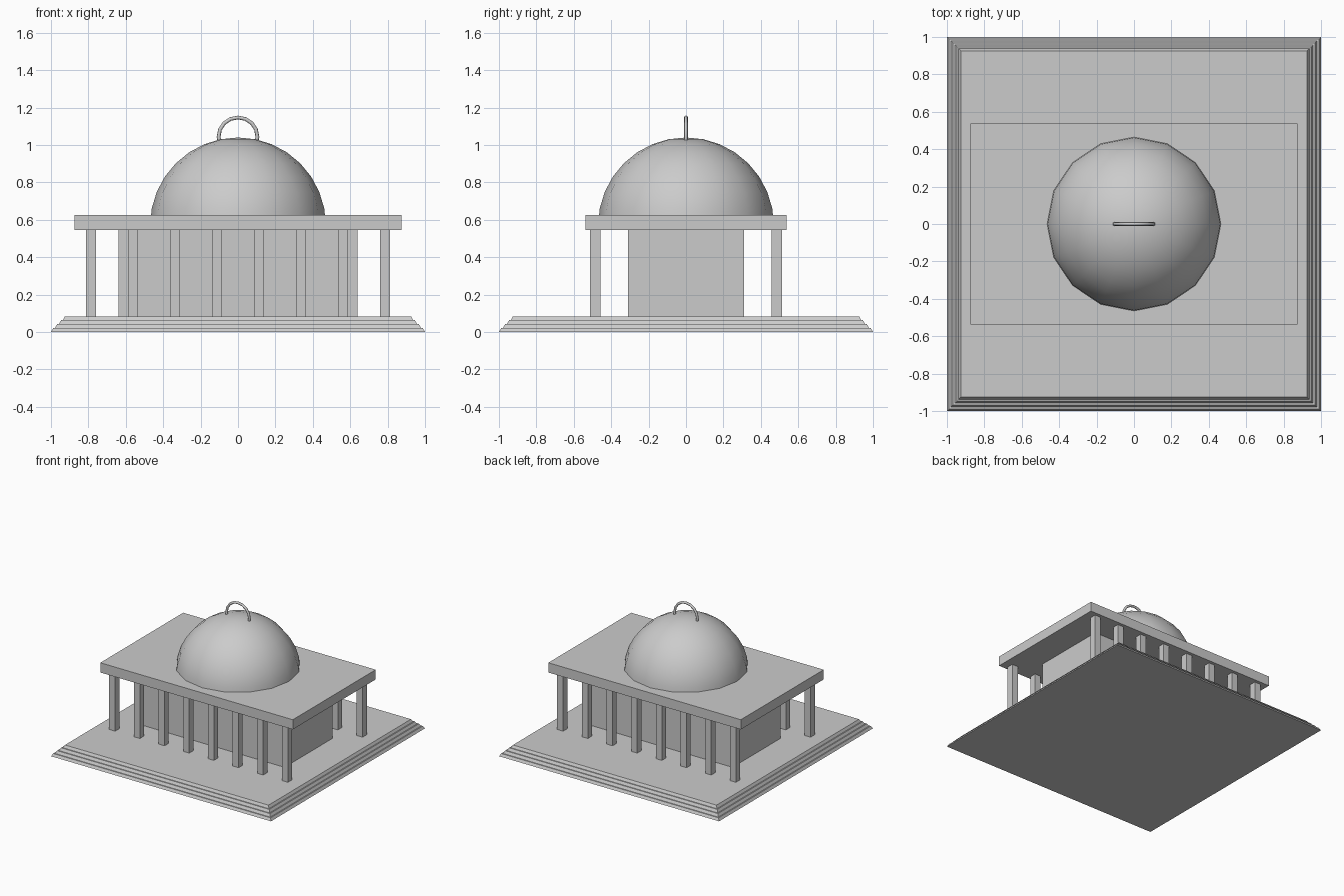
import bpy, bmesh, math

if "Cube" in bpy.data.objects:
    bpy.data.objects.remove(bpy.data.objects["Cube"], do_unlink=True)

stone = bpy.data.materials.new("light_grey_stone")
stone.use_nodes = True
GREY = (0.6, 0.6, 0.6, 1)
stone.diffuse_color = GREY
stone.node_tree.nodes["Principled BSDF"].inputs["Base Color"].default_value = GREY


def finish(name, bm):
    mesh = bpy.data.meshes.new(name)
    bm.to_mesh(mesh)
    bm.free()
    mesh.materials.append(stone)
    obj = bpy.data.objects.new(name, mesh)
    bpy.context.collection.objects.link(obj)
    return obj


def box(name, half_x, half_y, z0, z1, x=0, y=0, inset=0):
    """Box between two heights, with an optional narrower top."""
    bm = bmesh.new()
    bmesh.ops.create_cube(bm, size=2)
    for v in bm.verts:
        top = v.co.z > 0
        shrink = inset if top else 0
        v.co = (x + v.co.x * (half_x - shrink),
                y + v.co.y * (half_y - shrink), z1 if top else z0)
    return finish(name, bm)


def smooth(obj):
    for p in obj.data.polygons:
        p.use_smooth = True


# Square stepped platform with sloping step edges
STEP = 0.021
for i in range(4):
    half = 1 - STEP * i
    box(f"platform_step_{i + 1}", half, half, STEP * i, STEP * (i + 1), inset=0.012)

# Inner hall and roof slab
box("hall", 0.64, 0.31, 0.084, 0.55)
box("roof_slab", 0.875, 0.538, 0.545, 0.625)

# Square columns along the front and back
for side, y in (("front", -0.485), ("back", 0.485)):
    for i in range(8):
        box(f"{side}_column_{i + 1}", 0.027, 0.027, 0.084, 0.55,
            x=-0.785 + i * 1.57 / 7, y=y)

# Dome: upper part of a sphere, closed inside the roof slab
bm = bmesh.new()
bmesh.ops.create_uvsphere(bm, u_segments=16, v_segments=16, radius=0.47)
bmesh.ops.bisect_plane(bm, geom=bm.verts[:] + bm.edges[:] + bm.faces[:],
                       plane_co=(0, 0, 0.02), plane_no=(0, 0, -1), clear_outer=True)
bmesh.ops.translate(bm, verts=bm.verts, vec=(0, 0, 0.57))
smooth(finish("dome", bm))

# Ring standing upright on the dome
bpy.ops.mesh.primitive_torus_add(
    major_segments=16, minor_segments=8, major_radius=0.104, minor_radius=0.01,
    location=(0, 0, 1.043), rotation=(math.pi / 2, 0, 0))
ring = bpy.context.object
ring.name = "dome_ring"
ring.data.materials.append(stone)
smooth(ring)
